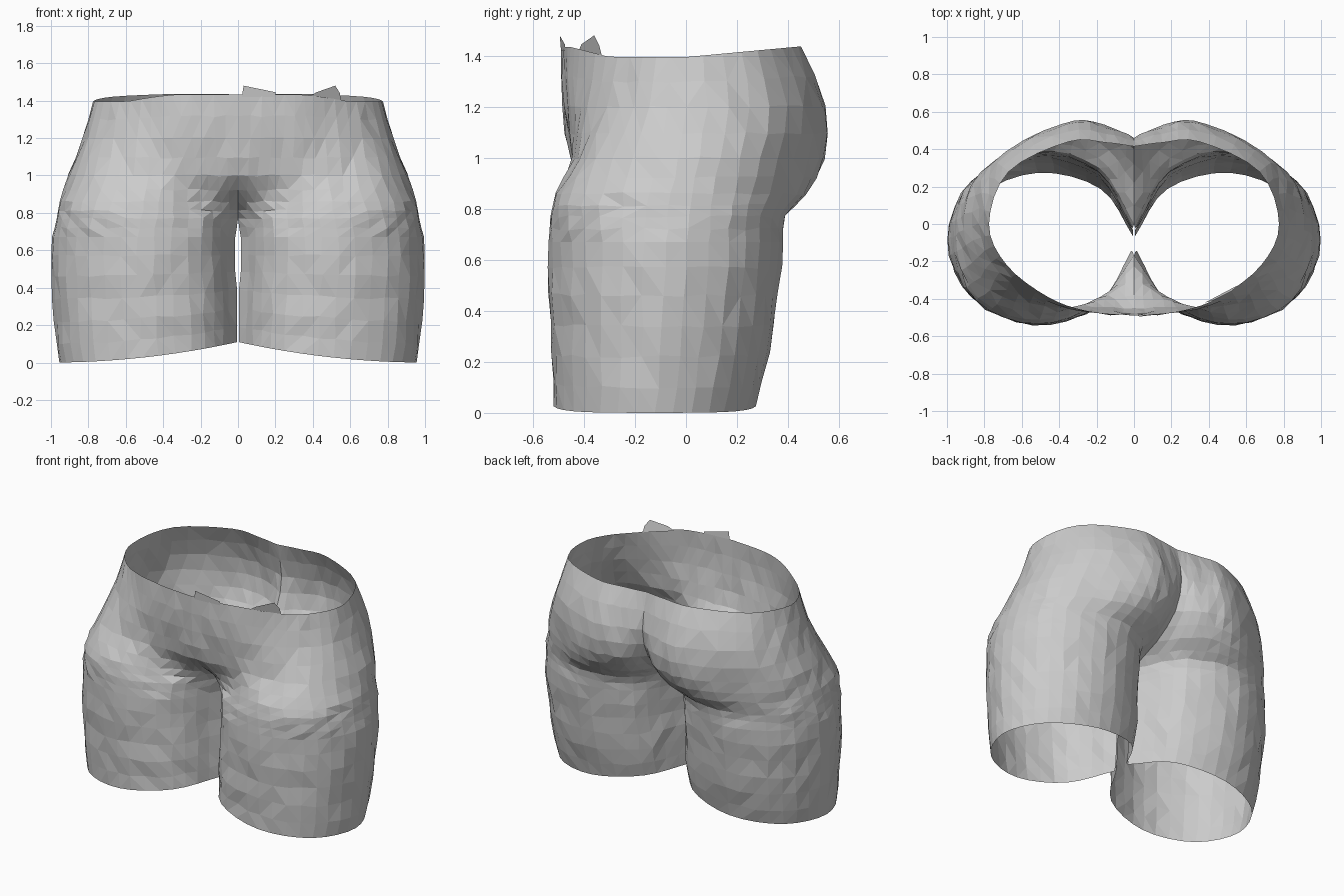
import bpy, bmesh, math, random
from mathutils import Vector

if "Cube" in bpy.data.objects:
    bpy.data.objects.remove(bpy.data.objects["Cube"])

random.seed(4)
SUB = 4          # facets between neighbouring profile points


def spline(pts, sub):
    """Catmull-Rom through a list of vectors, straight end tangents."""
    p = [2 * pts[0] - pts[1]] + pts + [2 * pts[-1] - pts[-2]]
    out = []
    for i in range(1, len(p) - 2):
        a, b, c, d = p[i - 1:i + 3]
        for s in range(sub):
            t = s / sub
            out.append(0.5 * (2 * b + (c - a) * t + (2 * a - 5 * b + 4 * c - d) * t * t
                              + (3 * b - a - 3 * c + d) * t ** 3))
    return out + [pts[-1].copy()]


def shape_edges(v):
    """Raise the hem on the inner thigh and dip the waist at the sides."""
    x, y, z = v
    if z < 0.6:
        z += 0.11 * max(0, 1 - x) ** 2 * (1 - z / 0.6)
    w = max(0, (z - 1.2) / 0.2)
    z += w * (0.04 * max(0, y) / 0.42 + 0.04 * min(1, max(0, (-y - 0.3) / 0.15)))
    return Vector((x, y, z))


def loft(name, rings):
    """Open half shell through the rings, mirrored across x = 0."""
    bm = bmesh.new()
    rows = []
    for r, ring in enumerate(rings):
        row = []
        for i, v in enumerate(ring):
            v = shape_edges(v)
            if 0 < r < len(rings) - 1 and 0 < i < len(ring) - 1:
                v += Vector([random.uniform(-0.006, 0.006) for _ in range(3)])
            row.append(bm.verts.new(v))
        rows.append(row)
    for a, b in zip(rows, rows[1:]):
        for i in range(len(a) - 1):
            bm.faces.new((a[i], a[i + 1], b[i + 1], b[i]))
    bmesh.ops.triangulate(bm, faces=bm.faces[:])
    me = bpy.data.meshes.new(name)
    bm.to_mesh(me)
    bm.free()
    ob = bpy.data.objects.new(name, me)
    bpy.context.collection.objects.link(ob)
    m = ob.modifiers.new("mirror", 'MIRROR')
    m.merge_threshold = 0.002
    return ob


def leg_ring(z, xi, xo, yf, yb):
    """Nine points round the thigh, left open along the inner seam."""
    cx, cy, rx, ry = (xi + xo) / 2, (yf + yb) / 2, (xo - xi) / 2, (yb - yf) / 2
    ang = [math.radians(188 + 43 * k) for k in range(9)]
    return [Vector((cx + rx * math.cos(a), cy + ry * math.sin(a), z)) for a in ang]


# Thigh sections: height, inner x, outer x, front y, back y
leg_rows = [(0.00, 0.00, 0.955, -0.52, 0.275), (0.10, 0.00, 0.97, -0.52, 0.30),
            (0.22, 0.00, 0.98, -0.53, 0.325), (0.34, 0.00, 0.99, -0.53, 0.345),
            (0.46, 0.01, 0.995, -0.54, 0.36), (0.57, 0.01, 1.00, -0.54, 0.375),
            (0.67, 0.01, 0.995, -0.54, 0.382)]
legs = [leg_ring(*r) for r in leg_rows]

# Hip sections: front centre, round the side, to back centre
hip_rows = {
    0.77: [(0, -.17), (.19, -.42), (.52, -.53), (.85, -.41), (.975, -.07), (.86, .24), (.52, .385), (.19, .30), (0, .0)],
    0.86: [(0, -.30), (.20, -.40), (.50, -.51), (.83, -.40), (.95, -.06), (.83, .26), (.46, .46), (.18, .43), (0, .22)],
    1.00: [(0, -.45), (.22, -.44), (.48, -.44), (.77, -.35), (.91, -.03), (.80, .29), (.42, .52), (.17, .52), (0, .40)],
    1.20: [(0, -.485), (.24, -.47), (.47, -.41), (.72, -.26), (.83, .0), (.73, .33), (.36, .535), (.15, .52), (0, .46)],
    1.395: [(0, -.49), (.25, -.465), (.46, -.39), (.68, -.22), (.775, .0), (.67, .28), (.35, .44), (.15, .435), (0, .415)],
}
hips = [legs[-1]] + [[Vector((x, y, z)) for x, y in row] for z, row in hip_rows.items()]

# Smooth the hips vertically, then resample every ring
columns = [spline([r[k] for r in hips], 2) for k in range(9)]
hip_rings = [spline(list(r), SUB) for r in zip(*columns)]
loft("trouser_legs", [spline(r, SUB) for r in legs])
loft("hips_and_seat", hip_rings)

# Torn scraps standing above the front waist edge
scraps = {
    "waist_scrap_centre": [(.02, -.49, 1.42), (.20, -.475, 1.42), (.20, -.475, 1.445), (.03, -.495, 1.48)],
    "waist_scrap_side": [(.38, -.42, 1.42), (.55, -.33, 1.40), (.545, -.34, 1.44), (.52, -.36, 1.48), (.42, -.41, 1.445)],
}
for name, pts in scraps.items():
    me = bpy.data.meshes.new(name)
    me.from_pydata(pts, [], [tuple(range(len(pts)))])
    bpy.context.collection.objects.link(bpy.data.objects.new(name, me))
